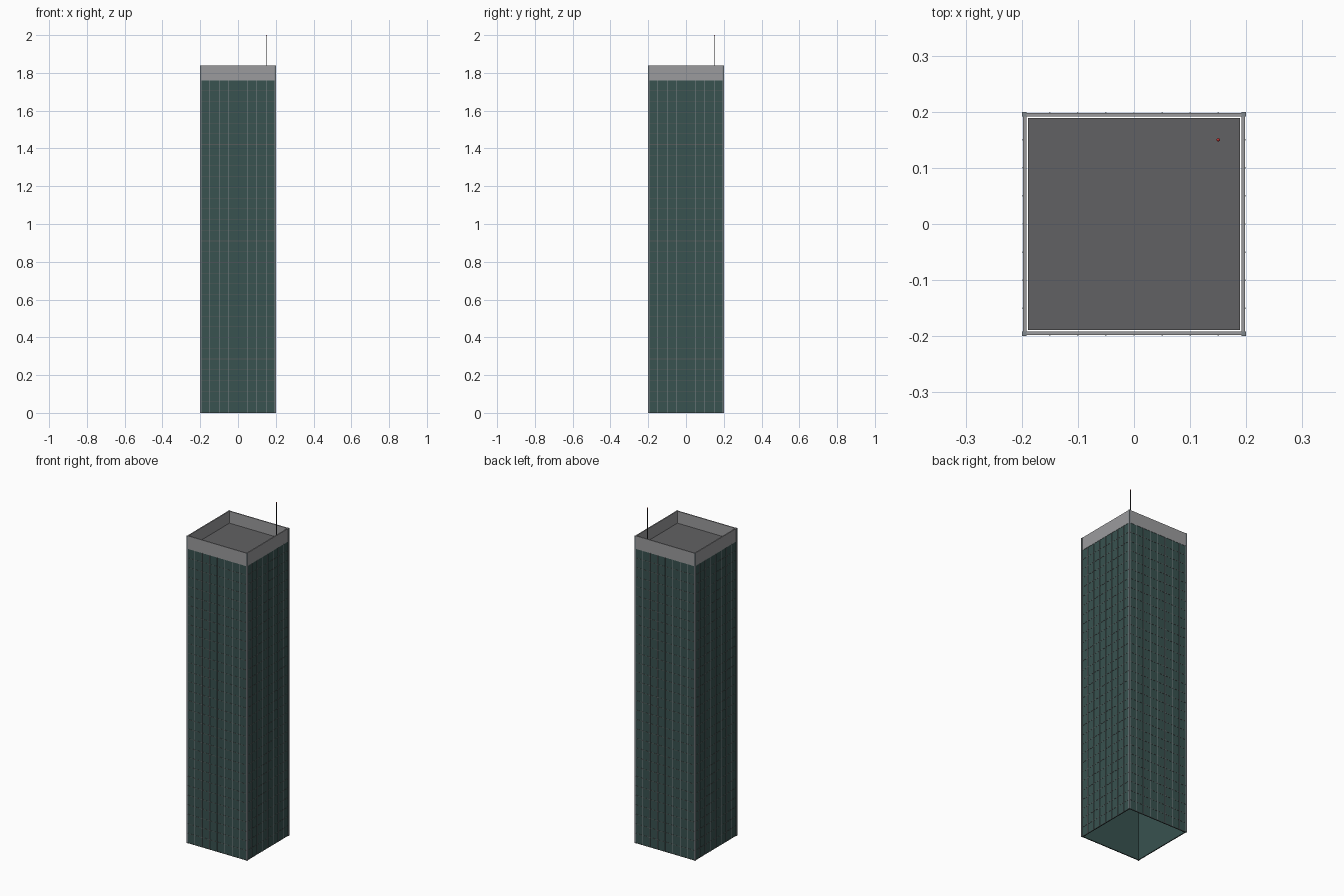
import bpy, bmesh
from mathutils import Matrix, Vector

if "Cube" in bpy.data.objects:
    bpy.data.objects.remove(bpy.data.objects["Cube"])

H = 1.76           # top of glazing
TOP = 1.838        # top of parapet
FLOORS = 31


def material(name, rgb):
    m = bpy.data.materials.new(name)
    m.diffuse_color = (*rgb, 1)
    m.use_nodes = True
    m.node_tree.nodes["Principled BSDF"].inputs["Base Color"].default_value = m.diffuse_color
    return m


def finish(bm, name, mat=None):
    me = bpy.data.meshes.new(name)
    bmesh.ops.recalc_face_normals(bm, faces=bm.faces)
    bm.to_mesh(me)
    bm.free()
    ob = bpy.data.objects.new(name, me)
    bpy.context.collection.objects.link(ob)
    if mat:
        me.materials.append(mat)
    return ob


def add_box(bm, lo, hi):
    lo, hi = Vector(lo), Vector(hi)
    m = Matrix.Translation((lo + hi) / 2) @ Matrix.Diagonal((*(hi - lo), 1))
    bmesh.ops.create_cube(bm, size=1, matrix=m)


def add_ring(bm, outer, inner, z0, z1):
    """Hollow square tube with open middle."""
    def loop(r, z):
        return [bm.verts.new((x * r, y * r, z)) for x, y in ((-1, -1), (1, -1), (1, 1), (-1, 1))]
    loops = [loop(outer, z0), loop(outer, z1), loop(inner, z1), loop(inner, z0)]
    for k in range(4):
        a, b = loops[k], loops[(k + 1) % 4]
        for i in range(4):
            j = (i + 1) % 4
            bm.faces.new((a[i], a[j], b[j], b[i]))


glass = material("glass_green", (0.04, 0.085, 0.08))
metal = material("mullion_metal", (0.22, 0.25, 0.27))
band = material("floor_band_dark", (0.09, 0.10, 0.10))
roof_mat = material("roof_dark", (0.12, 0.12, 0.125))
wall = material("parapet_grey", (0.33, 0.33, 0.34))
dark = material("antenna_dark", (0.04, 0.04, 0.045))
red = material("beacon_red", (0.6, 0.03, 0.03))

# Glass curtain wall, open at the bottom
bm = bmesh.new()
add_ring(bm, 0.1965, 0.1915, 0, H)
finish(bm, "curtain_wall", glass)

# Thin bands at every floor
bm = bmesh.new()
for i in range(FLOORS):
    z = i * H / FLOORS
    add_ring(bm, 0.1974, 0.196, z, z + 0.003)
finish(bm, "floor_bands", band)

# Vertical mullions on the four faces
bm = bmesh.new()
for side in range(4):
    rot = Matrix.Rotation(side * 1.5707963, 3, 'Z')
    for k in range(-3, 4):
        first = len(bm.verts)
        add_box(bm, (k * 0.05 - 0.0013, -0.1984, 0), (k * 0.05 + 0.0013, -0.196, H))
        bm.verts.ensure_lookup_table()
        bmesh.ops.rotate(bm, verts=bm.verts[first:], cent=(0, 0, 0), matrix=rot)
finish(bm, "mullions", metal)

# Corner posts
bm = bmesh.new()
for x in (-1, 1):
    for y in (-1, 1):
        cx, cy, r = x * 0.196, y * 0.196, 0.004
        add_box(bm, (cx - r, cy - r, 0), (cx + r, cy + r, TOP))
finish(bm, "corner_posts", metal)

# Parapet around the roof
bm = bmesh.new()
add_ring(bm, 0.198, 0.1915, H, TOP)
finish(bm, "parapet", wall)

# Inset roof deck
bm = bmesh.new()
add_box(bm, (-0.1885, -0.1885, 1.76), (0.1885, 0.1885, 1.768))
finish(bm, "roof_deck", roof_mat)

# Antenna and its warning light
bm = bmesh.new()
bmesh.ops.create_cone(bm, cap_ends=True, segments=8, radius1=0.002, radius2=0.002, depth=0.228,
                      matrix=Matrix.Translation((0.15, 0.15, 1.882)))
finish(bm, "antenna", dark)
bm = bmesh.new()
bmesh.ops.create_uvsphere(bm, u_segments=10, v_segments=6, radius=0.003,
                          matrix=Matrix.Translation((0.15, 0.15, 1.997)))
finish(bm, "beacon", red)
